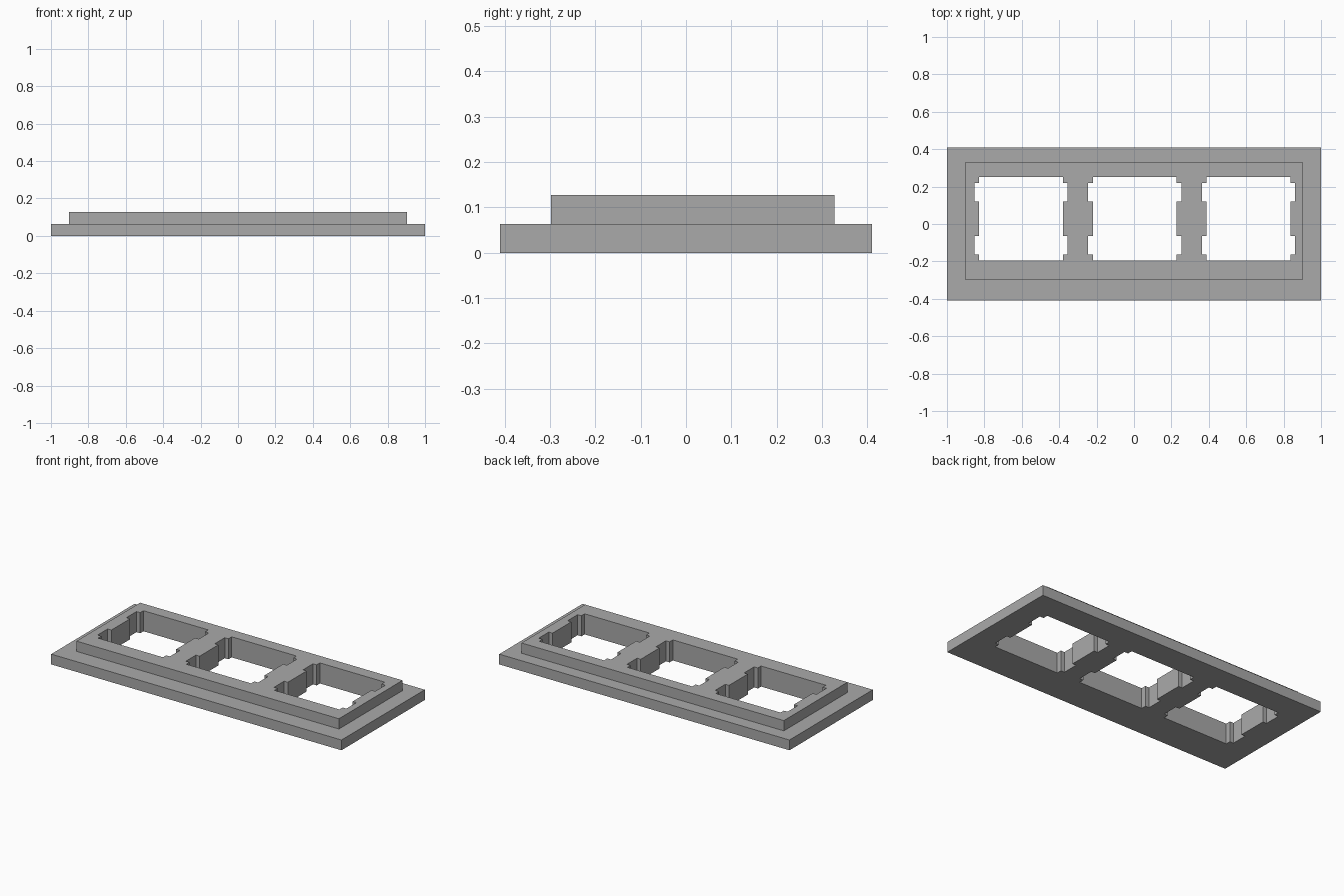
import bpy, bmesh

if "Cube" in bpy.data.objects:
    bpy.data.objects.remove(bpy.data.objects["Cube"])

MM = 0.03192            # size of one millimetre in scene units
PITCH = 19.05 * MM      # spacing of the openings
CX, CY = 0.004, 0.028   # centre of the row of openings

grey = bpy.data.materials.new("grey plastic")
grey.diffuse_color = (0.40, 0.40, 0.40, 1)
grey.use_nodes = True
grey.node_tree.nodes["Principled BSDF"].inputs["Base Color"].default_value = grey.diffuse_color


def prism(name, outline, z0, z1):
    """Closed solid from an outline, extruded from z0 to z1."""
    bm = bmesh.new()
    face = bm.faces.new([bm.verts.new((x, y, z0)) for x, y in outline])
    ext = bmesh.ops.extrude_face_region(bm, geom=[face])
    verts = [g for g in ext["geom"] if isinstance(g, bmesh.types.BMVert)]
    bmesh.ops.translate(bm, verts=verts, vec=(0, 0, z1 - z0))
    bmesh.ops.recalc_face_normals(bm, faces=bm.faces)
    mesh = bpy.data.meshes.new(name)
    bm.to_mesh(mesh)
    bm.free()
    mesh.materials.append(grey)
    obj = bpy.data.objects.new(name, mesh)
    bpy.context.collection.objects.link(obj)
    return obj


def rect(x0, x1, y0, y1):
    return [(x0, y0), (x1, y0), (x1, y1), (x0, y1)]


def apply_boolean(target, tool, operation):
    mod = target.modifiers.new(operation.lower(), "BOOLEAN")
    mod.operation, mod.solver, mod.object = operation, "EXACT", tool
    bpy.context.view_layer.objects.active = target
    bpy.ops.object.modifier_apply(modifier=mod.name)
    bpy.data.objects.remove(tool)


# Wide base plate with a raised step, joined to one solid
plate = prism("switch_plate", rect(-1, 1, -0.41, 0.41), 0, 0.064)
step = prism("raised_step", rect(-0.904, 0.904, -0.298, 0.328), 0.03, 0.128)
apply_boolean(plate, step, "UNION")

# Square opening with two side notches on each side
half, notch, outer, inner = 7 * MM, 7.8 * MM, 6 * MM, 2.9 * MM
right = [(half, -half), (half, -outer), (notch, -outer), (notch, -inner),
         (half, -inner), (half, inner), (notch, inner), (notch, outer),
         (half, outer), (half, half)]
opening = right + [(-x, -y) for x, y in right]

# Three openings through the full height
for i in (-1, 0, 1):
    shape = [(CX + i * PITCH + x, CY + y) for x, y in opening]
    cutter = prism("opening_cutter", shape, -0.1, 0.3)
    cutter.hide_render = True
    apply_boolean(plate, cutter, "DIFFERENCE")
